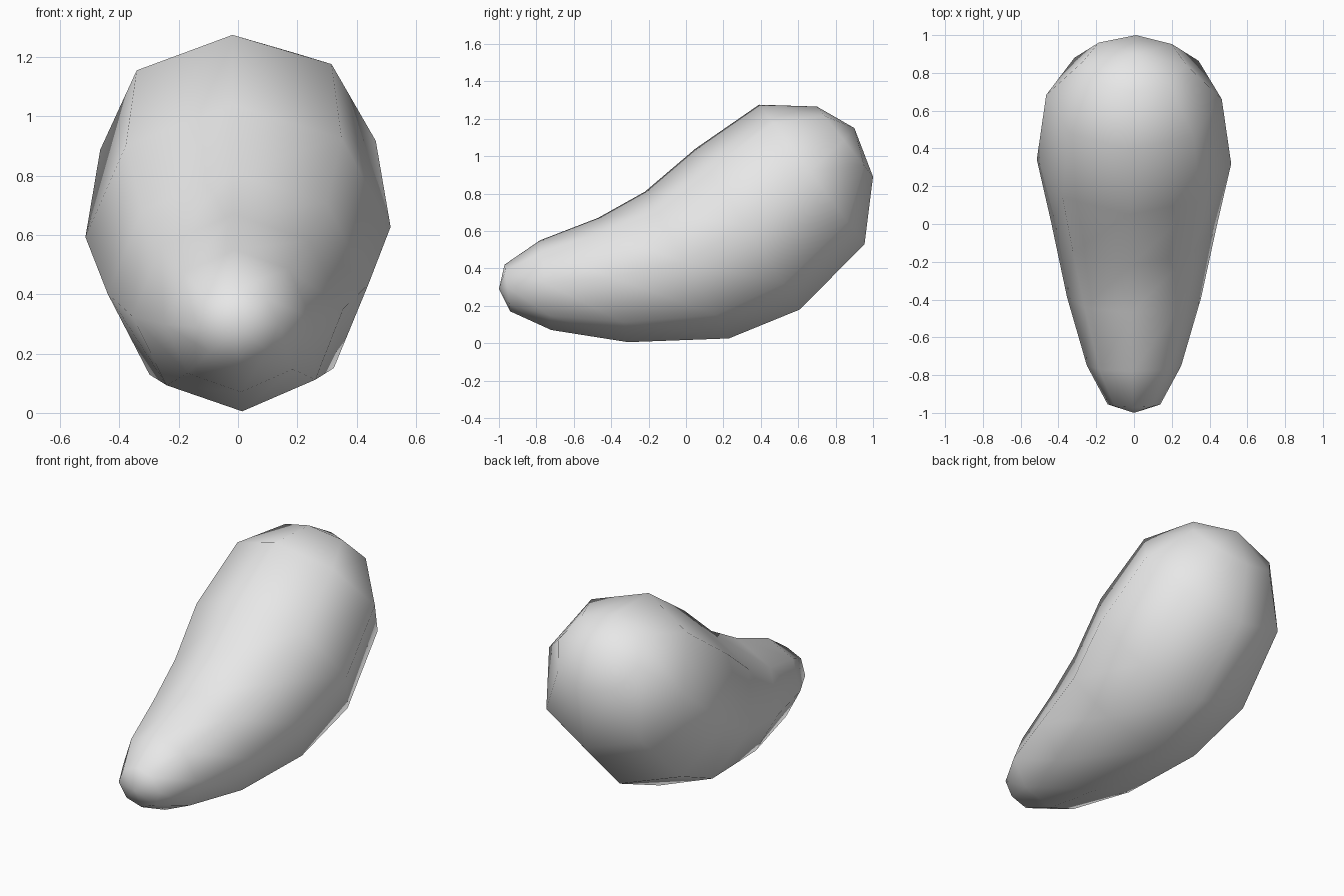
import bpy
import bmesh
import math
from mathutils import Vector

cube = bpy.data.objects.get("Cube")
if cube:
    bpy.data.objects.remove(cube, do_unlink=True)

SIDES = 8
ROLL = -0.04  # slight twist of every ring

# Each ring: upper point (y, z), lower point (y, z), half width
RINGS = [
    ((-0.97, 0.42), (-0.94, 0.17), 0.14),
    ((-0.78, 0.55), (-0.72, 0.07), 0.25),
    ((-0.47, 0.67), (-0.31, 0.005), 0.355),
    ((-0.22, 0.81), (0.23, 0.025), 0.44),
    ((0.05, 1.04), (0.61, 0.18), 0.515),
    ((0.39, 1.275), (0.955, 0.53), 0.465),
    ((0.70, 1.265), (1.0, 0.89), 0.275),
]
FRONT_TIP = (0, -1.0, 0.29)
BACK_TIP = (0, 0.90, 1.15)

# Plain grey skin
grey = bpy.data.materials.new("plain_grey")
grey.use_nodes = True
colour = (0.8, 0.8, 0.8, 1)
grey.diffuse_color = colour
grey.node_tree.nodes["Principled BSDF"].inputs["Base Color"].default_value = colour


def add_ring(bm, upper, lower, half_width):
    """Elliptical ring whose long axis runs from lower to upper."""
    top, bottom = Vector((0, *upper)), Vector((0, *lower))
    centre, axis = (top + bottom) / 2, (top - bottom) / 2
    side = Vector((half_width, 0, 0))
    angles = [math.tau * i / SIDES + ROLL for i in range(SIDES)]
    return [bm.verts.new(centre + axis * math.cos(a) + side * math.sin(a))
            for a in angles]


# Curved bean body: rings bridged with quads, closed by a fan at each tip
bm = bmesh.new()
rings = [add_ring(bm, *ring) for ring in RINGS]
front, back = bm.verts.new(FRONT_TIP), bm.verts.new(BACK_TIP)
for i in range(SIDES):
    j = (i + 1) % SIDES
    for a, b in zip(rings, rings[1:]):
        bm.faces.new((a[i], a[j], b[j], b[i]))
    bm.faces.new((front, rings[0][j], rings[0][i]))
    bm.faces.new((back, rings[-1][i], rings[-1][j]))
bmesh.ops.recalc_face_normals(bm, faces=bm.faces)
for face in bm.faces:
    face.smooth = True

mesh = bpy.data.meshes.new("bean_body")
bm.to_mesh(mesh)
bm.free()
mesh.materials.append(grey)
body = bpy.data.objects.new("bean_body", mesh)
bpy.context.collection.objects.link(body)
